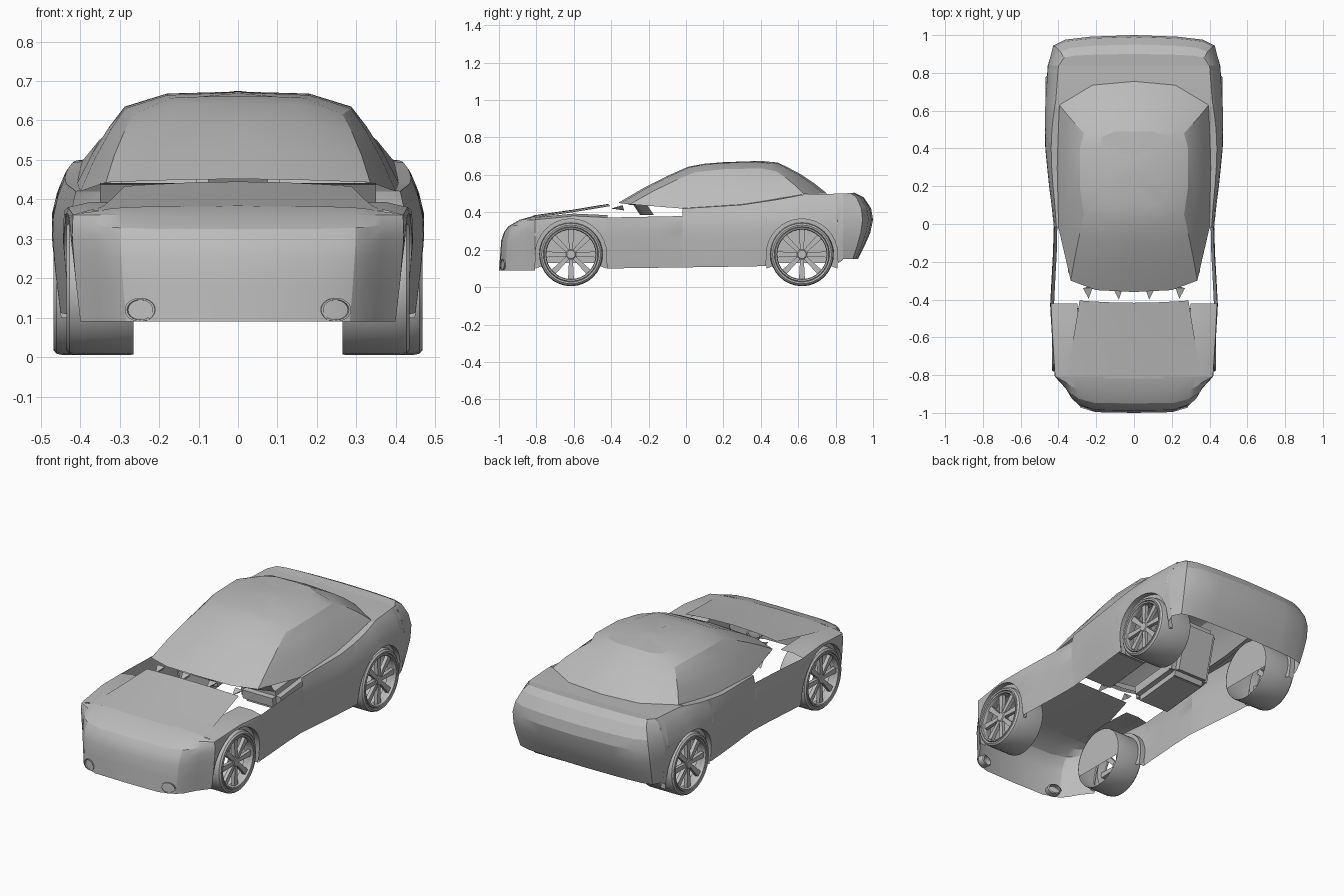
import bpy, bmesh
from math import sin, cos, pi, sqrt, radians
from mathutils import Matrix, Vector

if "Cube" in bpy.data.objects:
    bpy.data.objects.remove(bpy.data.objects["Cube"], do_unlink=True)

grey = bpy.data.materials.new("plain_grey")
grey.use_nodes = True
shade = (0.5, 0.5, 0.5, 1)
grey.diffuse_color = shade
grey.node_tree.nodes["Principled BSDF"].inputs["Base Color"].default_value = shade


def finish(name, bm):
    """Turn a half-model bmesh into a mirrored, softly shaded object."""
    bmesh.ops.remove_doubles(bm, verts=bm.verts, dist=0.0001)
    bmesh.ops.recalc_face_normals(bm, faces=bm.faces)
    mesh = bpy.data.meshes.new(name)
    bm.to_mesh(mesh)
    bm.free()
    mesh.materials.append(grey)
    ob = bpy.data.objects.new(name, mesh)
    bpy.context.collection.objects.link(ob)
    bpy.ops.object.select_all(action="DESELECT")
    ob.select_set(True)
    bpy.context.view_layer.objects.active = ob
    bpy.ops.object.shade_smooth_by_angle(angle=radians(20))
    ob.modifiers.new("Mirror", "MIRROR")


def add_grid(bm, rows):
    verts = [[bm.verts.new(p) for p in row] for row in rows]
    for a, b in zip(verts, verts[1:]):
        for i in range(len(a) - 1):
            bm.faces.new((a[i], a[i + 1], b[i + 1], b[i]))


def surface(name, rows):
    bm = bmesh.new()
    add_grid(bm, rows)
    finish(name, bm)


def lerp(a, b, t):
    return a + (b - a) * t


def along(keys, v):
    """Piecewise linear lookup in (position, value) pairs."""
    if v <= keys[0][0]:
        return keys[0][1]
    for (p, a), (q, b) in zip(keys, keys[1:]):
        if v <= q:
            return lerp(a, b, (v - p) / (q - p))
    return keys[-1][1]


# Shared body shape: plan width, side bulge, lower and upper edges
WIDTH = [(-.81, .42), (-.6, .437), (-.4, .445), (-.2, .43), (0, .425), (.2, .45),
         (.4, .47), (.6, .475), (.84, .457)]
BULGE = [(.09, .95), (.2, .98), (.3, 1), (.36, .995), (.42, .965), (.47, .92), (.51, .86)]
SILL = [(-.81, .09), (-.4, .1), (.3, .11), (.8, .12), (.84, .145)]
BELT = [(-.81, .36), (-.6, .38), (-.42, .372), (-.02, .38), (-.019, .42), (.3, .44),
        (.5, .47), (.64, .497), (.84, .5)]
AXLES = (-.615, .62)
AXLE_Z, ARCH = .175, .19
FRONT, BACK = -.807, .84


def side_x(y, z):
    return along(WIDTH, y) * along(BULGE, z)


def lower_edge(y):
    for axle in AXLES:
        if abs(y - axle) <= ARCH + 1e-6:
            return AXLE_Z + sqrt(max(0, ARCH ** 2 - (y - axle) ** 2))
    return along(SILL, y)


# Side panels with wheel arches
ys = [FRONT, -.3, -.15, -.02, -.019, .1, .2, .3, .4, BACK]
for axle in AXLES:
    ys += [axle + s * ARCH * sin(k * pi / 16) for k in range(1, 9) for s in (-1, 1)]
    ys += [axle, axle - ARCH - .002, axle + ARCH + .002]
ys = sorted(set(ys))
rows = []
for y in ys:
    low, high = lower_edge(y), along(BELT, y)
    levels = [lerp(low, high, k / 7) for k in range(8)]
    rows.append([(side_x(y, z), y, z) for z in levels])
surface("side_panels", rows)

# Shoulders closing the gap up to the cabin glass
surface("shoulders", [[(side_x(y, along(BELT, y)), y, along(BELT, y)),
                       (.385, y, along(BELT, y) + .004)] for y in ys if -.02 < y < .65])

# Wheel arch liners, turned in to meet the tyres
for place, axle in zip(("front", "rear"), AXLES):
    bm = bmesh.new()
    for half in (-1, 1):
        rows = []
        for a in [None] + [k * pi / 16 for k in range(9)]:
            c, s = (1, -.4) if a is None else (cos(a), sin(a))
            y, z = axle + half * ARCH * c, AXLE_Z + ARCH * s
            x = side_x(y, z)
            rows.append([(x, y, z), (x - .03, y, z),
                         (x - .03, axle + half * .155 * c, AXLE_Z + .155 * s)])
        add_grid(bm, rows)
    finish(place + "_arch_liners", bm)


def end_cap(name, profile, plan, side_y):
    """Bumper shell: a centre profile swept round to the side panels."""
    surface(name, [[(f * side_x(side_y, z), lerp(y, side_y, s), z + rise * s)
                    for f, s in plan] for y, z, rise in profile])


# Nose and front bumper
end_cap("front_bumper",
        [(-1, .09, 0), (-.993, .18, 0), (-.988, .25, 0), (-.972, .295, .01),
         (-.95, .325, .015), (-.89, .36, 0), (-.807, .383, -.02)],
        [(0, 0), (.5, .02), (.71, .18), (.79, .35), (.87, .65), (1, 1)], FRONT)

# Tail and rear bumper
end_cap("rear_bumper",
        [(.92, .15, 0), (.955, .22, 0), (.985, .29, 0), (1, .36, 0), (.99, .42, 0),
         (.95, .48, 0), (.9, .505, -.005), (.84, .5, 0)],
        [(0, 0), (.5, .05), (.8, .15), (.94, .35), (1, 1)], BACK)

# Boot deck
surface("boot_deck", [[(f * side_x(y, along(BELT, y)), y, along(BELT, y))
                       for f in (0, .5, 1)] for y in (.62, .7, .77, BACK)])

# Bonnet, raised above the wings towards the rear
surface("bonnet", [[(f * w, y - .012 * (1 - f * f), z - .012 * f * f) for f in (0, .4, .8, 1)]
                   for y, w, z in [(-.807, .37, .383), (-.72, .34, .396),
                                   (-.6, .32, .413), (-.405, .288, .445)]])

# Front wings
rows = []
for y in (FRONT, -.72, -.6, -.5, -.42):
    z, x = along(BELT, y), side_x(y, along(BELT, y))
    rows.append([(x, y, z), (lerp(x, .32, .5), y, z + .013), (.3, y, z + .012)])
surface("front_wings", rows)

# Cabin: rings from the base of the glass up to the roof
base = [(0, -.36, .452), (.2, -.35, .448), (.335, -.3, .443), (.4, -.02, .42),
        (.408, .3, .44), (.395, .63, .497), (.22, .735, .5), (0, .755, .5)]
brow = [(0, .01, .643), (.16, .015, .64), (.265, .05, .615), (.287, .2, .63),
        (.287, .4, .635), (.265, .48, .62), (.17, .535, .638), (0, .55, .637)]
roof = [(0, .1, .66), (.1, .1, .66), (.17, .11, .657), (.18, .2, .664),
        (.18, .4, .668), (.17, .46, .662), (.1, .49, .664), (0, .49, .666)]
crown = [(0, lerp(.2, .4, k / 7), lerp(.668, .675, k / 7)) for k in range(8)]


def blend(t):
    swell = .01 * sin(pi * t)
    return [(lerp(a[0], b[0], t) * (1 + swell), lerp(a[1], b[1], t), lerp(a[2], b[2], t) + swell)
            for a, b in zip(base, brow)]


surface("cabin", [base, blend(.35), blend(.7), brow, roof, crown])

# Dashboard sheet and cowl spikes
surface("dashboard", [[(x, y + .6 * x * x, z) for y, z in
                       [(-.33, .442), (-.28, .438), (-.245, .385)]]
                      for x in (0, .12, .24, .35)])
bm = bmesh.new()
for x, reach in ((.08, .06), (.24, .055)):
    tip = [(x - .02, -.34, .438), (x + .03, -.34, .438), (x, -.34 - reach, .42), (x, -.33, .41)]
    bmesh.ops.convex_hull(bm, input=[bm.verts.new(p) for p in tip])
finish("cowl_spikes", bm)


def add_box(bm, centre, size, tilt=0):
    place = Matrix.Translation(centre) @ Matrix.Rotation(tilt, 4, "X")
    bmesh.ops.create_cube(bm, size=1, matrix=place @ Matrix.Diagonal((*size, 1)))


# Front seats
bm = bmesh.new()
add_box(bm, (.2, .06, .3), (.25, .34, .11), .1)
add_box(bm, (.2, .24, .42), (.25, .09, .32), -.25)
bmesh.ops.bevel(bm, geom=bm.edges[:], offset=.03, segments=2, affect="EDGES")
finish("seats", bm)


def lathe(bm, profile, centre, axis, steps=32):
    """Spin (radius, offset) pairs about the x or y axis."""
    rows = []
    for k in range(steps + 1):
        c, s = cos(2 * pi * k / steps), sin(2 * pi * k / steps)
        rows.append([Vector(centre) + (Vector((d, r * c, r * s)) if axis == "x"
                                       else Vector((r * c, d, r * s))) for r, d in profile])
    add_grid(bm, rows)


# Wheels: tyre tubes with partly open backs, rims, spokes and hubs
for place, axle, out in (("front", AXLES[0], .435), ("rear", AXLES[1], .468)):
    centre = (0, axle, AXLE_Z)
    bm = bmesh.new()
    lathe(bm, [(.168, .265), (.17, .275), (.17, out - .025), (.166, out - .008), (.157, out),
               (.148, out - .002), (.146, out - .01)], centre, "x")
    finish(place + "_tyres", bm)
    bm = bmesh.new()
    arc = [lerp(-.27, pi + .27, k / 24) for k in range(25)]
    bm.faces.new([bm.verts.new((.267, axle + .168 * cos(a), AXLE_Z + .168 * sin(a)))
                  for a in arc])
    finish(place + "_wheel_backs", bm)
    bm = bmesh.new()
    lathe(bm, [(.146, out - .01), (.143, out - .002), (.135, out - .004), (.132, out - .02),
               (.14, out - .06)], centre, "x")
    lathe(bm, [(0, out - .012), (.022, out - .012), (.032, out - .02), (.032, out - .045),
               (0, out - .045)], centre, "x", 16)
    for k in range(8):
        turn = Matrix.Translation(centre) @ Matrix.Rotation(k * pi / 4, 4, "X")
        corners = [(out - d, s * w, r) for d in (.016, .036) for s in (-1, 1)
                   for w, r in ((.01, .025), (.016, .136))]
        bmesh.ops.convex_hull(bm, input=[bm.verts.new(turn @ Vector(p)) for p in corners])
    finish(place + "_rims", bm)

# Fog lamps: short oval cups set in the bumper
bm = bmesh.new()
lathe(bm, [(.032, .035), (.04, .03), (.04, -.006), (.034, -.006), (.033, .005), (0, .008)],
      (0, 0, 0), "y", 20)
bmesh.ops.transform(bm, verts=bm.verts, matrix=Matrix.Translation((.247, -.977, .12))
                    @ Matrix.Rotation(.3, 4, "Z") @ Matrix.Diagonal((1, 1, .75, 1)))
finish("fog_lamps", bm)
